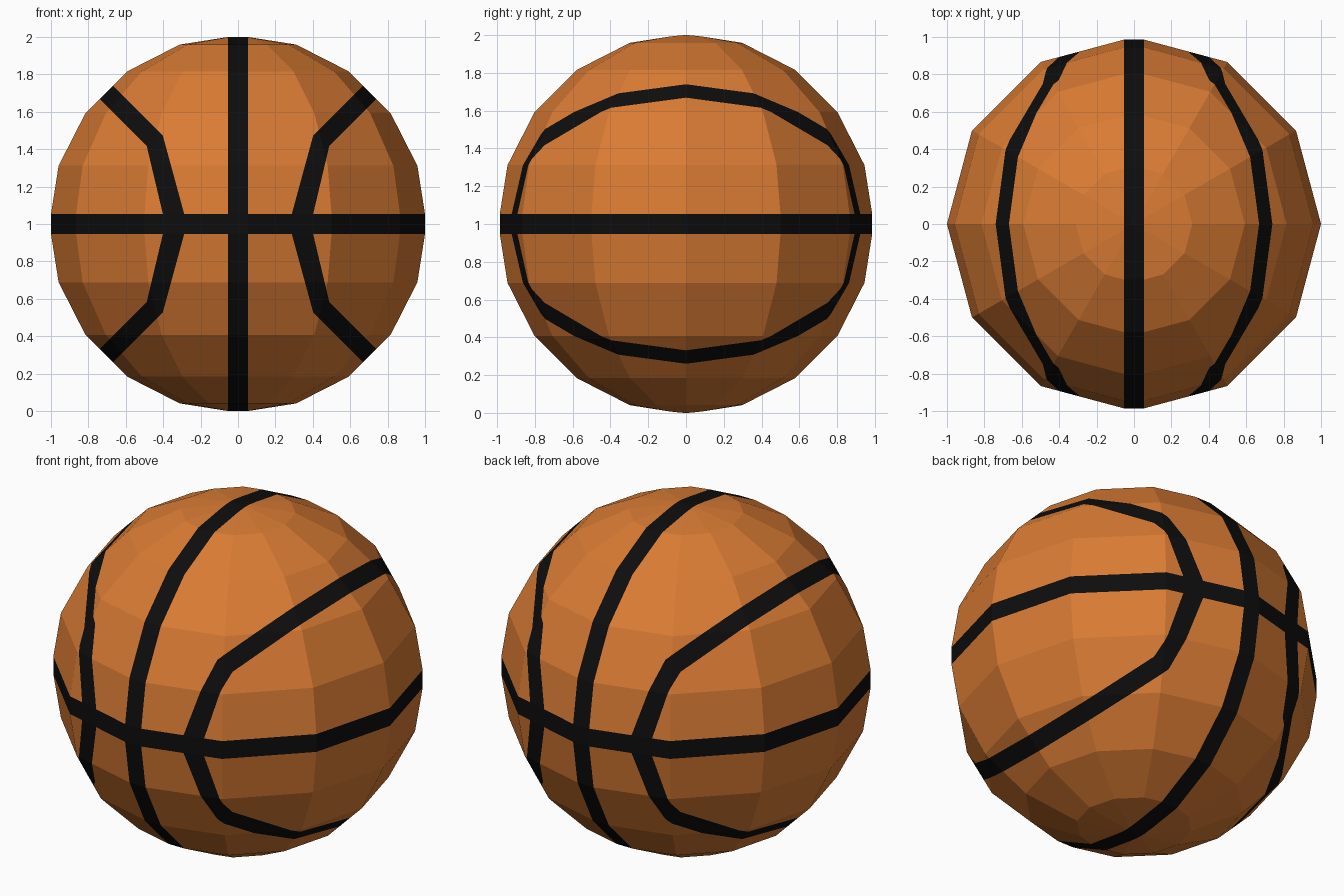
import bpy, bmesh
from mathutils import Vector

if "Cube" in bpy.data.objects:
    bpy.data.objects.remove(bpy.data.objects["Cube"])

R = 1.0084      # radius before the seams flatten the outermost points
W = 0.053       # half width of the straight seams


def material(name, rgb):
    m = bpy.data.materials.new(name)
    m.diffuse_color = (*rgb, 1.0)
    m.use_nodes = True
    m.node_tree.nodes["Principled BSDF"].inputs["Base Color"].default_value = m.diffuse_color
    return m


def cut(bm, co, no):
    geom = bm.verts[:] + bm.edges[:] + bm.faces[:]
    bmesh.ops.bisect_plane(bm, geom=geom, dist=1e-5, plane_co=co, plane_no=no)


def straight_seam(bm, axis):
    """Cut a band around the ball and flatten the corner line in its middle."""
    no = Vector((0, 0, 0))
    no[axis] = 1
    cut(bm, no * W, no)
    cut(bm, no * -W, no)
    moves = []
    for v in bm.verts:
        if abs(v.co[axis]) < 1e-4:
            near = [e.other_vert(v).co.copy() for e in v.link_edges]
            near = [c for c in near if abs(abs(c[axis]) - W) < 1e-4]
            if near:
                top = max(abs(c.z) for c in near)
                near = [c for c in near if abs(c.z) > top - 1e-4]
                moves.append((v, sum(near, Vector()) / len(near)))
    for v, co in moves:
        v.co = co


# Curved seams: edges seen from the front, as (x, z) lines in one quadrant
INNER = [(0.273, 0.0), (0.402, 0.473), (1.0, 1.071)]
OUTER = [(0.389, 0.0), (0.488, 0.417), (1.0, 0.929)]


def lines(path):
    return list(zip(path, path[1:]))


def right_of(path, x, z):
    return all((x - a[0]) * (b[1] - a[1]) - (z - a[1]) * (b[0] - a[0]) > 0
               for a, b in lines(path))


def is_seam(c):
    x, z = abs(c.x), abs(c.z)
    return (x < W or z < W or
            (right_of(INNER, x, z) and not right_of(OUTER, x, z)))


# Ball: faceted sphere with the seams cut into its faces
bm = bmesh.new()
bmesh.ops.create_uvsphere(bm, u_segments=12, v_segments=10, radius=R)
straight_seam(bm, 2)
straight_seam(bm, 0)
for a, b in lines(INNER) + lines(OUTER):
    for sx in (1, -1):
        for sz in (1, -1):
            cut(bm, (sx * a[0], 0, sz * a[1]),
                (sx * (b[1] - a[1]), 0, -sz * (b[0] - a[0])))
for f in bm.faces:
    f.material_index = int(is_seam(f.calc_center_median()))
    f.smooth = False

# Merge flat neighbours of the same colour and stand the ball on the ground
bmesh.ops.dissolve_limit(bm, angle_limit=0.005, verts=bm.verts[:],
                         edges=bm.edges[:], delimit={'MATERIAL'})
bmesh.ops.recalc_face_normals(bm, faces=bm.faces[:])
bmesh.ops.translate(bm, verts=bm.verts[:], vec=(0, 0, 1))

mesh = bpy.data.meshes.new("ball")
bm.to_mesh(mesh)
bm.free()
mesh.materials.append(material("orange leather", (0.70, 0.20, 0.034)))
mesh.materials.append(material("black seam", (0.004, 0.004, 0.004)))
ball = bpy.data.objects.new("ball", mesh)
bpy.context.collection.objects.link(ball)
